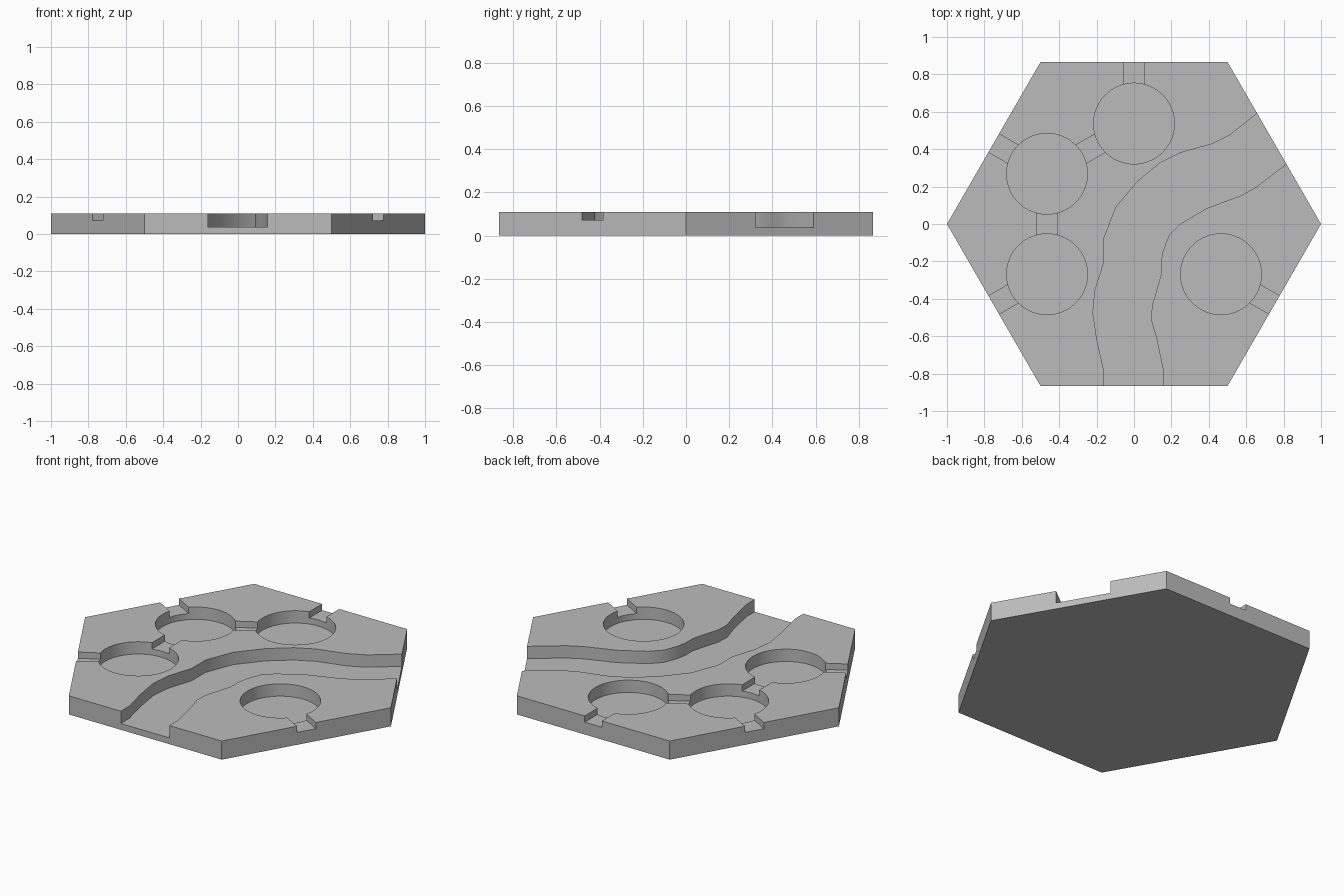
import bpy
import bmesh
from math import radians, cos, sin
from mathutils import Vector

HEIGHT, POCKET_Z, SLOT_Z = 0.11, 0.037, 0.073
POCKET_R, SLOT_W, RING_R = 0.216, 0.112, 0.537

cube = bpy.data.objects.get("Cube")
if cube:
    bpy.data.objects.remove(cube, do_unlink=True)


def polar(radius, degrees):
    return Vector((radius * cos(radians(degrees)), radius * sin(radians(degrees))))


def prism(name, outline, z0, z1):
    """Extrude a flat outline into a closed solid."""
    bm = bmesh.new()
    base = bm.faces.new([bm.verts.new((p[0], p[1], z0)) for p in outline])
    top = bmesh.ops.extrude_face_region(bm, geom=[base])["geom"]
    bmesh.ops.translate(bm, vec=(0, 0, z1 - z0),
                        verts=[v for v in top if isinstance(v, bmesh.types.BMVert)])
    bmesh.ops.recalc_face_normals(bm, faces=bm.faces)
    mesh = bpy.data.meshes.new(name)
    bm.to_mesh(mesh)
    bm.free()
    obj = bpy.data.objects.new(name, mesh)
    bpy.context.collection.objects.link(obj)
    return obj


# Hexagonal tile
tile = prism("hex_tile", [polar(1, 60 * i) for i in range(6)], 0, HEIGHT)


def carve(name, outline, floor):
    """Subtract a prism from the tile, down to the given floor height."""
    cutter = prism(name, outline, floor, HEIGHT + 0.1)
    cutter.hide_render = True
    cutter.hide_viewport = True
    mod = tile.modifiers.new(name, 'BOOLEAN')
    mod.operation = 'DIFFERENCE'
    mod.solver = 'EXACT'
    mod.object = cutter


def slot(name, start, end):
    side = (end - start).normalized().orthogonal() * SLOT_W / 2
    carve(name, [start + side, start - side, end - side, end + side], SLOT_Z)


# Winding river channel, open at the front and at the back left edge
left_bank = [(-.16, -1), (-.16, -.79), (-.198, -.62), (-.22, -.476), (-.208, -.353),
             (-.16, -.203), (-.16, -.075), (-.096, .09), (.021, .23), (.139, .326),
             (.246, .38), (.417, .428), (.513, .476), (.655, .588), (.77, .68)]
right_bank = [(.157, -1), (.157, -.786), (.12, -.61), (.092, -.513), (.096, -.438),
              (.144, -.273), (.144, -.203), (.155, -.144), (.187, -.06), (.246, 0),
              (.39, .085), (.567, .15), (.647, .193), (.813, .32), (.93, .41)]
carve("river_cutter", left_bank + right_bank[::-1], POCKET_Z)

# Round pockets, each with a slot out through the tile edge
pockets = {"back": 90, "back_right": 150, "front_right": 210, "front_left": 330}
for place, angle in pockets.items():
    centre = polar(RING_R, angle)
    carve(place + "_pocket_cutter",
          [centre + polar(POCKET_R, 360 * i / 64) for i in range(64)], POCKET_Z)
    slot(place + "_edge_slot_cutter", centre, polar(1, angle))

# Slots joining neighbouring pockets
for a, b in (("back", "back_right"), ("back_right", "front_right")):
    slot(a + "_joining_slot_cutter", polar(RING_R, pockets[a]), polar(RING_R, pockets[b]))

# Bake the cuts and drop the cutters
bpy.context.view_layer.update()
graph = bpy.context.evaluated_depsgraph_get()
baked = bpy.data.meshes.new_from_object(tile.evaluated_get(graph))
cutters = [m.object for m in tile.modifiers]
tile.modifiers.clear()
tile.data = baked
for cutter in cutters:
    bpy.data.objects.remove(cutter, do_unlink=True)

# Plain grey material
grey = bpy.data.materials.new("plain_grey")
grey.use_nodes = True
colour = (0.5, 0.5, 0.5, 1)
grey.diffuse_color = colour
grey.node_tree.nodes["Principled BSDF"].inputs["Base Color"].default_value = colour
tile.data.materials.clear()
tile.data.materials.append(grey)

# Smooth curved walls, keep corners sharp
bpy.ops.object.select_all(action='DESELECT')
tile.select_set(True)
bpy.context.view_layer.objects.active = tile
bpy.ops.object.shade_smooth_by_angle(angle=radians(30))
